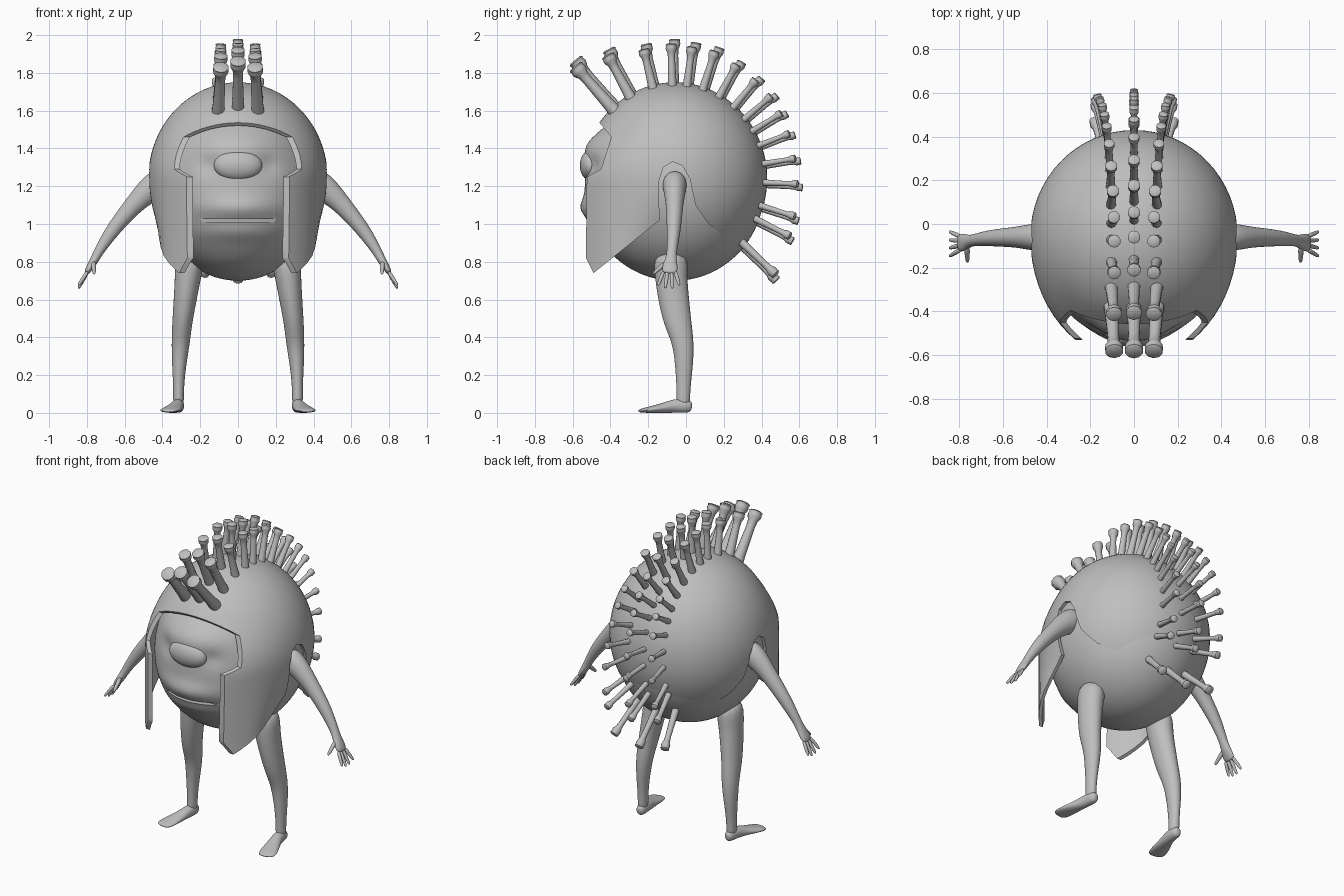
import bpy, bmesh, math
from mathutils import Vector

cube = bpy.data.objects.get("Cube")
if cube:
    bpy.data.objects.remove(cube)

grey = bpy.data.materials.new("plain_grey")
grey.use_nodes = True
grey.diffuse_color = (0.52, 0.52, 0.52, 1)
grey.node_tree.nodes["Principled BSDF"].inputs["Base Color"].default_value = (0.52, 0.52, 0.52, 1)
X, Y, Z = Vector((1, 0, 0)), Vector((0, 1, 0)), Vector((0, 0, 1))


def smoothstep(a, b, v):
    t = min(max((v - a) / (b - a), 0), 1)
    return t * t * (3 - 2 * t)


def make_object(name, bm):
    bmesh.ops.recalc_face_normals(bm, faces=bm.faces)
    mesh = bpy.data.meshes.new(name)
    bm.to_mesh(mesh)
    bm.free()
    mesh.materials.append(grey)
    obj = bpy.data.objects.new(name, mesh)
    bpy.context.collection.objects.link(obj)
    return obj


def activate(obj):
    bpy.ops.object.select_all(action='DESELECT')
    obj.select_set(True)
    bpy.context.view_layer.objects.active = obj


def modify(obj, kind, **settings):
    activate(obj)
    mod = obj.modifiers.new(kind.title(), kind)
    for key, value in settings.items():
        setattr(mod, key, value)
    bpy.ops.object.modifier_apply(modifier=mod.name)


def smooth(obj, angle=40):
    activate(obj)
    bpy.ops.object.shade_smooth_by_angle(angle=math.radians(angle))


def boolean(obj, cutter, operation):
    cutter.hide_render = True
    modify(obj, 'BOOLEAN', object=cutter, operation=operation, solver='EXACT')
    bpy.data.objects.remove(cutter)


def loft(bm, stations, ref, sides=12):
    """Tube through stations of (centre, radius across, radius along ref)."""
    rings = []
    last = len(stations) - 1
    for i, (c, ra, rb) in enumerate(stations):
        tangent = (Vector(stations[min(i + 1, last)][0]) - Vector(stations[max(i - 1, 0)][0])).normalized()
        across = ref.cross(tangent).normalized()
        up = tangent.cross(across)
        ring = []
        for k in range(sides):
            a = math.tau * k / sides
            ring.append(bm.verts.new(Vector(c) + across * ra * math.cos(a) + up * rb * math.sin(a)))
        rings.append(ring)
    for r, s in zip(rings, rings[1:]):
        for k in range(sides):
            n = (k + 1) % sides
            bm.faces.new((r[k], r[n], s[n], s[k]))
    bm.faces.new(rings[0])
    bm.faces.new(rings[-1])


def limb(name, bm):
    obj = make_object(name, bm)
    modify(obj, 'SUBSURF', levels=2)
    modify(obj, 'MIRROR', use_axis=(True, False, False), use_mirror_merge=False)
    smooth(obj, 80)


def bump(x, z, cx, cz, sx, sz):
    return math.exp(-((x - cx) / sx) ** 2 - ((z - cz) / sz) ** 2)


# Round body with brow, cheek and lip bulges
bm = bmesh.new()
bmesh.ops.create_uvsphere(bm, u_segments=96, v_segments=72, radius=1)
for v in bm.verts:
    front = v.co.y < 0
    v.co = Vector((v.co.x * 0.44, v.co.y * 0.475 - 0.06, v.co.z * 0.49 + 1.19))
    if front:
        x, z = v.co.x, v.co.z
        v.co.y -= (0.045 * bump(x, z, 0, 1.42, 0.24, 0.09) + 0.035 * bump(x, z, 0, 1.08, 0.2, 0.06)
                   + 0.02 * bump(x, z, 0, 0.96, 0.2, 0.05))
        for side in (-1, 1):
            v.co.y += 0.015 * bump(x, z, side * 0.16, 1.31, 0.05, 0.05)
body = make_object("body", bm)

# Mouth slit
bm = bmesh.new()
bmesh.ops.create_cube(bm, size=1)
for v in bm.verts:
    v.co = Vector((v.co.x * 0.4, v.co.y * 0.2 - 0.56, v.co.z * 0.018 + 1.018))
boolean(body, make_object("mouth_cutter", bm), 'DIFFERENCE')
smooth(body)

# Single eye
bm = bmesh.new()
bmesh.ops.create_uvsphere(bm, u_segments=32, v_segments=20, radius=1)
for v in bm.verts:
    v.co = Vector((v.co.x * 0.128, v.co.y * 0.055 - 0.507, v.co.z * 0.08 + 1.31))
smooth(make_object("eye", bm))

# Helmet: dome whose lower front drops straight down into the cheek guards
bm = bmesh.new()
bmesh.ops.create_uvsphere(bm, u_segments=64, v_segments=64, radius=1)
for v in bm.verts:
    x, y, z = v.co
    ring = max(math.hypot(x, y), 0.001)
    w = smoothstep(0, 0.6, -y / ring)
    if z < 0:
        grow = 1 + w * (1 / ring - 1) if ring > 0.01 else 1
        x, y, z = x * grow, y * grow, z * (1 + 0.2 * w)
    depth = 0.49 + (0.08 * (1 - smoothstep(-0.05, 0.6, z)) if y < 0 else 0)
    v.co = Vector((x * 0.475, y * depth - 0.06, z * 0.51 + 1.24))
helmet = make_object("helmet", bm)
modify(helmet, 'SOLIDIFY', thickness=0.02, offset=-1)

# Side outline of the helmet: face opening, cheek guard, arm hole, neck edge
outline = [(-0.47, 1.55), (-0.395, 1.46), (-0.45, 1.29), (-0.525, 1.25), (-0.53, 0.82), (-0.49, 0.74),
           (-0.14, 1.02), (-0.145, 1.22), (-0.12, 1.3), (-0.07, 1.33), (-0.02, 1.31), (0.02, 1.24),
           (0.05, 1.1), (0.12, 1.0), (0.31, 0.85), (0.5, 0.9), (0.7, 1.2), (0.7, 2), (-0.8, 2), (-0.8, 1.7)]
bm = bmesh.new()
sheet = bm.faces.new([bm.verts.new((-1, y, z)) for y, z in outline])
wall = bmesh.ops.extrude_face_region(bm, geom=[sheet])
bmesh.ops.translate(bm, vec=(2, 0, 0), verts=[g for g in wall["geom"] if isinstance(g, bmesh.types.BMVert)])
boolean(helmet, make_object("helmet_outline", bm), 'INTERSECT')
smooth(helmet)

# Crest of knobbed spikes in three rows: (angle from top, reach, thickness)
crest = [(-40, 0.82, 0.037), (-27, 0.77, 0.032), (-12, 0.73, 0.027), (0, 0.74, 0.026),
         (9, 0.73, 0.025), (19, 0.735, 0.025), (30, 0.715, 0.024), (41, 0.705, 0.022),
         (51, 0.7, 0.02), (60, 0.69, 0.019), (70, 0.68, 0.018), (82, 0.675, 0.018),
         (94, 0.68, 0.018), (109, 0.695, 0.019), (118, 0.71, 0.02), (135, 0.765, 0.024)]
knob = [(0, 1), (0.3, 0.85), (0.7, 0.72), (0.82, 0.8), (0.88, 1.1), (0.92, 1.15), (0.95, 1.05),
        (0.98, 1.15), (1, 0.85)]
for row, name in ((-1, "crest_right"), (0, "crest_centre"), (1, "crest_left")):
    bm = bmesh.new()
    for angle, reach, thick in crest:
        a = math.radians(angle - 1.5 * abs(row))
        out = Vector((0, math.sin(a), math.cos(a)))
        centre = Vector((0, -0.06, 1.24))
        flare = smoothstep(0, 120, angle)
        base = centre + out * 0.45 + X * row * (0.105 + 0.02 * flare)
        tip = centre + out * (reach - 0.025 * abs(row)) + X * row * (0.09 + 0.09 * flare)
        loft(bm, [(base.lerp(tip, t), thick * r, thick * r) for t, r in knob], X, 10)
    smooth(make_object(name, bm), 60)

# Arms with spread fingers
bm = bmesh.new()
loft(bm, [((0.38, -0.06, 1.24), 0.08, 0.07), ((0.46, -0.06, 1.19), 0.075, 0.065),
          ((0.53, -0.06, 1.125), 0.056, 0.05), ((0.61, -0.062, 1.035), 0.045, 0.043),
          ((0.68, -0.066, 0.945), 0.038, 0.036), ((0.74, -0.075, 0.85), 0.026, 0.026),
          ((0.76, -0.08, 0.81), 0.024, 0.032), ((0.785, -0.085, 0.77), 0.02, 0.044),
          ((0.805, -0.088, 0.735), 0.014, 0.04)], Y)
for root, tip, drop in ((-0.118, -0.148, 0.675), (-0.098, -0.11, 0.66), (-0.077, -0.073, 0.658), (-0.057, -0.035, 0.675)):
    a, b = Vector((0.795, root, 0.75)), Vector((0.845, tip, drop))
    loft(bm, [(a.lerp(b, t), r, r) for t, r in ((0, 0.012), (0.5, 0.011), (0.9, 0.009), (1, 0.005))], Y, 8)
a, b = Vector((0.765, -0.1, 0.8)), Vector((0.762, -0.175, 0.735))
loft(bm, [(a.lerp(b, t), r, r) for t, r in ((0, 0.016), (0.5, 0.013), (0.9, 0.01), (1, 0.005))], X, 8)
limb("arms", bm)

# Legs and feet
bm = bmesh.new()
loft(bm, [((0.25, -0.08, 0.86), 0.085, 0.1), ((0.265, -0.08, 0.72), 0.072, 0.088),
          ((0.28, -0.065, 0.6), 0.063, 0.085), ((0.295, -0.045, 0.48), 0.055, 0.076),
          ((0.303, -0.016, 0.38), 0.051, 0.06), ((0.31, -0.01, 0.28), 0.042, 0.052),
          ((0.314, -0.012, 0.18), 0.032, 0.042), ((0.315, -0.014, 0.09), 0.029, 0.036),
          ((0.315, -0.014, 0.03), 0.03, 0.038)], Y)
loft(bm, [((0.313, 0.033, 0.03), 0.018, 0.024), ((0.314, 0.01, 0.035), 0.032, 0.036),
          ((0.318, -0.05, 0.039), 0.034, 0.04), ((0.332, -0.11, 0.028), 0.041, 0.029),
          ((0.35, -0.175, 0.019), 0.054, 0.02), ((0.363, -0.225, 0.013), 0.056, 0.013),
          ((0.368, -0.252, 0.01), 0.04, 0.007)], Z)
limb("legs", bm)
